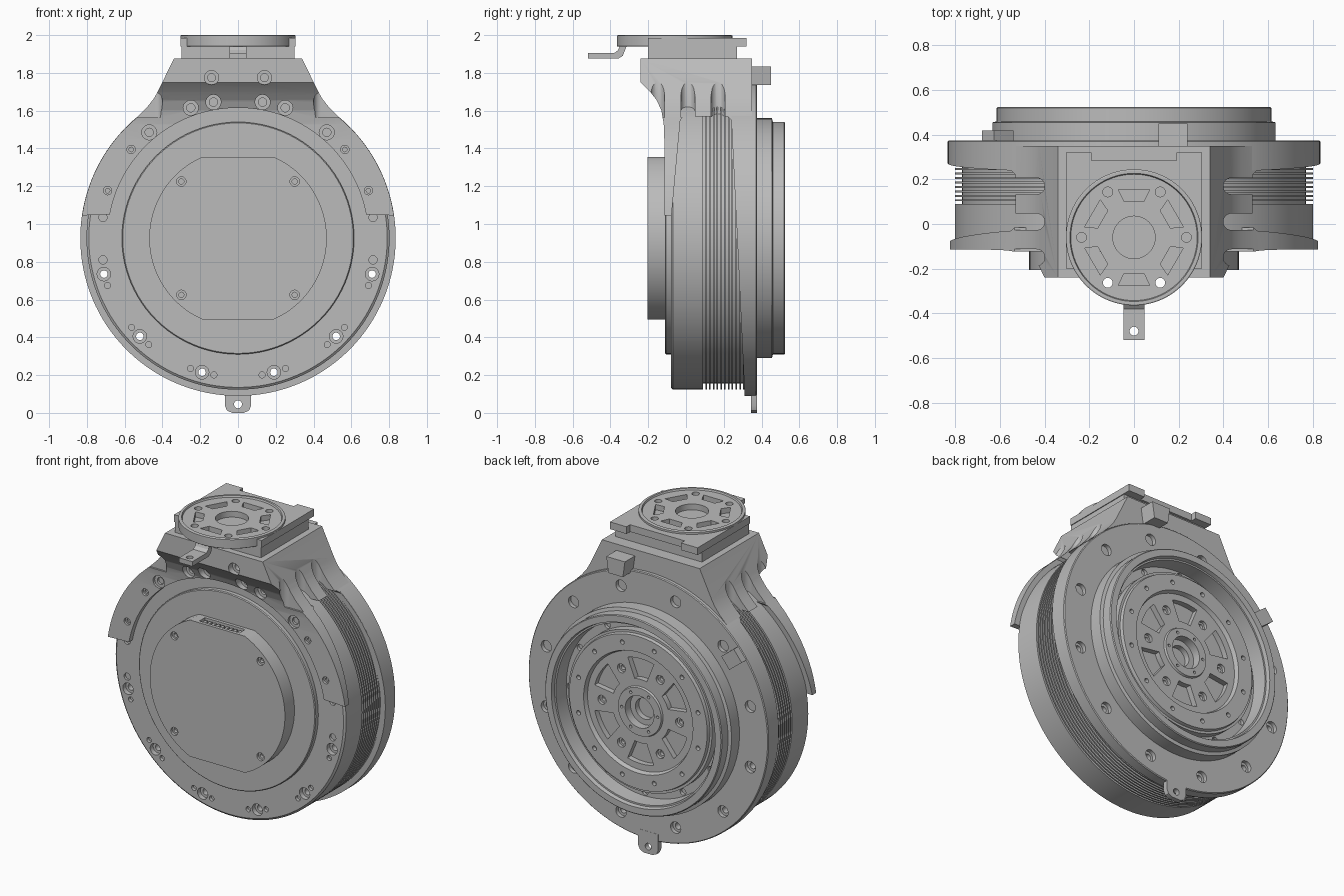
import bpy, bmesh
from math import sin, cos, pi, radians
from mathutils import Matrix, Vector

old = bpy.data.objects.get("Cube")
if old:
    bpy.data.objects.remove(old)

C = 0.925  # height of the main axis
SIDES = (-1, 1)

grey = bpy.data.materials.new("machined_grey")
grey.use_nodes = True
grey.diffuse_color = (0.5, 0.5, 0.5, 1)
grey.node_tree.nodes["Principled BSDF"].inputs["Base Color"].default_value = (0.5, 0.5, 0.5, 1)


def polar(r, deg, cz=C):
    return (r * cos(radians(deg)), cz + r * sin(radians(deg)))


def arc(r, a, b, n, cz=C):
    return [polar(r, a + (b - a) * i / n, cz) for i in range(n + 1)]


def lathe(bm, pts, at=(0, 0, C), axis="Y", seg=96, closed=False):
    """Spin (radius, height) points around an axis through a point."""
    at = Vector(at)
    place = (lambda r, h: (r, h, 0)) if axis == "Y" else (lambda r, h: (r, 0, h))
    vs = [bm.verts.new(at + Vector(place(r, h))) for r, h in pts]
    es = [bm.edges.new(p) for p in zip(vs, vs[1:])]
    if closed:
        es.append(bm.edges.new((vs[-1], vs[0])))
    turn = Vector((0, 1, 0)) if axis == "Y" else Vector((0, 0, 1))
    bmesh.ops.spin(bm, geom=vs + es, cent=at, axis=turn, angle=2 * pi,
                   steps=seg, use_merge=True)
    bmesh.ops.remove_doubles(bm, verts=bm.verts[:], dist=1e-5)


def prism(bm, pts, axis, a, b):
    """Extrude a 2D outline along an axis from a to b."""
    put = {"X": lambda u, v, w: (w, u, v), "Y": lambda u, v, w: (u, w, v),
           "Z": lambda u, v, w: (u, v, w)}[axis]
    lo = [bm.verts.new(put(u, v, a)) for u, v in pts]
    hi = [bm.verts.new(put(u, v, b)) for u, v in pts]
    bm.faces.new(lo)
    bm.faces.new(hi[::-1])
    for i in range(len(pts)):
        j = (i + 1) % len(pts)
        bm.faces.new((lo[i], lo[j], hi[j], hi[i]))


def box(bm, x0, x1, y0, y1, z0, z1):
    prism(bm, [(x0, y0), (x1, y0), (x1, y1), (x0, y1)], "Z", z0, z1)


def hole(bm, x, z, r, y0, y1, y2=None):
    """Hole along y; with y2 it steps down to a narrower bore."""
    pts = [(0, y0), (r, y0), (r, y1)]
    pts += [(0, y1)] if y2 is None else [(r * .55, y1), (r * .55, y2), (0, y2)]
    lathe(bm, pts, (x, 0, z), seg=20)


def make(name, bm):
    bmesh.ops.recalc_face_normals(bm, faces=bm.faces[:])
    me = bpy.data.meshes.new(name)
    bm.to_mesh(me)
    bm.free()
    me.materials.append(grey)
    ob = bpy.data.objects.new(name, me)
    bpy.context.collection.objects.link(ob)
    return ob


def activate(ob):
    bpy.ops.object.select_all(action="DESELECT")
    ob.select_set(True)
    bpy.context.view_layer.objects.active = ob


def part(name, build, *cuts):
    """Build a part, subtract each cutter in turn, then smooth it."""
    bm = bmesh.new()
    build(bm)
    ob = make(name, bm)
    for cut in cuts:
        bm = bmesh.new()
        cut(bm)
        tool = make("cutter", bm)
        tool.hide_render = True
        mod = ob.modifiers.new("cut", "BOOLEAN")
        mod.operation, mod.solver, mod.object = "DIFFERENCE", "EXACT", tool
        activate(ob)
        bpy.ops.object.modifier_apply(modifier="cut")
        bpy.data.objects.remove(tool)
    activate(ob)
    bpy.ops.object.shade_smooth_by_angle(angle=radians(28))
    return ob


# Motor body: a drilled front drum, a finned drum and a plain rear drum
def drum_holes(bm):
    for s in SIDES:
        for a in (-15, -45, -75):
            x, z = polar(.735, a)
            hole(bm, s * x, z, .036, -.2, -.05, .2)


def small_holes(bm):
    for s in SIDES:
        for a in (-20, -40, -50, -70, -80):
            x, z = polar(.735, a)
            hole(bm, s * x, z, .016, -.2, -.06)
        for z in (C - .115, C + .11):
            hole(bm, s * .715, z, .022, -.2, -.065)


part("motor_body_front", lambda bm: lathe(
    bm, [(0, -.08), (.79, -.08), (.802, -.07), (.802, .09), (0, .09)], seg=128),
    drum_holes, small_holes)

fins = [(.7, .085), (.77, .085)]
for i in range(11):
    y = .102 + .02 * i
    fins += [(.77, y), (.802, y), (.802, y + .008), (.77, y + .008)]
fins += [(.77, .34), (.7, .34)]
part("cooling_fins", lambda bm: lathe(bm, fins, seg=128, closed=True),
     lambda bm: [hole(bm, *polar(.735, -15 - 30 * i), .02, 0, .5) for i in range(6)])

# Rear flange, thinner toward the bottom, with a ring of bolt holes
part("rear_flange",
     lambda bm: lathe(bm, [(0, .2), (.835, .2), (.835, .37), (.83, .375), (0, .375)], seg=128),
     lambda bm: prism(bm, [(0, -.1), (.32, -.1), (.22, 2), (0, 2)], "X", -1, 1),
     lambda bm: [hole(bm, *polar(.735, 15 + 30 * i), .036, .5, .35, .1) for i in range(12)])

# Front cover disc and raised plate with two flats
part("front_cover_disc", lambda bm: lathe(
    bm, [(0, -.07), (.615, -.07), (.615, -.105), (.61, -.11), (0, -.11)]))


def cover_cuts(bm):
    for s in SIDES:
        for z in (C - .3, C + .3):
            hole(bm, s * .3, z, .025, -.3, -.19, -.17)
    box(bm, -.14, .14, -.185, -.13, 1.32, 1.4)


part("front_cover_plate", lambda bm: prism(
    bm, arc(.47, -66, 66, 32) + arc(.47, 114, 246, 32), "Y", -.205, -.1), cover_cuts)
part("connector_pins", lambda bm: [
    box(bm, x - .009, x + .009, -.175, -.14, 1.31, 1.345)
    for x in [-.12 + .03 * i for i in range(9)]])

# Neck with the two arms that hug the front rim
half = [(.34, 1.875), (.425, 1.7), (.445, 1.665), (.48, 1.62), (.535, 1.565)]
half += arc(.834, 44, 8.3, 20)
neck_outline = half + arc(.69, 10.5, 169.5, 64) + [(-x, z) for x, z in half[::-1]]


def scoops(bm):
    for y in (-.15, .01, .17):
        tip = [(.437 + .037 * cos(t), y + .037 * sin(t))
               for t in [pi / 2 + pi * i / 12 for i in range(13)]]
        ring = tip + [(.7, y - .037), (.7, y + .037)]
        for s in SIDES:
            prism(bm, [(s * u, v) for u, v in ring], "Z", 1.565, 1.86)


def neck_holes(bm):
    for s in SIDES:
        hole(bm, s * .14, 1.775, .038, -.4, -.2, -.1)
        for x, z in ((.13, 1.645), (.25, 1.615), (.47, 1.485)):
            hole(bm, s * x, z, .04, -.4, -.1, -.085)
        for a in (20, 39.7):
            x, z = polar(.735, a)
            hole(bm, s * x, z, .022, -.4, -.1, -.09)


part("neck", lambda bm: prism(bm, neck_outline, "Y", -.24, .35),
     lambda bm: prism(bm, [(-.3, 1.75), (-.24, 1.75), (-.19, 1.7), (-.155, 1.655), (-.13, 1.6),
                           (-.118, 1.53), (-.115, 1.45), (-.115, .9), (-.3, .9)], "X", -1, 1),
     lambda bm: prism(bm, [(-.09, .9), (-.03, 1.55), (-.01, 1.57), (.22, 1.57), (.24, 1.55),
                           (.272, .9)], "X", -1, 1),
     scoops, neck_holes)

# Rear output ring with a deep stepped recess
part("rear_ring", lambda bm: lathe(
    bm, [(.635, .36), (.635, .455), (.615, .46), (.615, .52), (.61, .525), (.57, .525),
         (.565, .5), (.555, .5), (.55, .405), (.4, .405), (.4, .36)], closed=True),
    lambda bm: [hole(bm, *polar(.525, 30 * i), .02, .6, .385) for i in range(12)])


# Rotor with spokes, pockets and hub bore
def rotor_cuts(bm):
    for i in range(6):
        a = 60 * i
        prism(bm, arc(.33, a + 14, a + 46, 8) + arc(.2, a + 42, a + 18, 6), "Y", .415, .6)
        hole(bm, *polar(.27, a), .028, .6, .43, .41)
        hole(bm, *polar(.125, a), .009, .6, .44)
    for i in range(12):
        hole(bm, *polar(.43, 15 + 30 * i), .014, .6, .45)


part("rotor", lambda bm: lathe(
    bm, [(.5, .37), (.5, .455), (.485, .455), (.48, .475), (.38, .475), (.37, .45), (.155, .45),
         (.15, .462), (.1, .462), (.1, .41), (.065, .41), (.065, .37)], closed=True), rotor_cuts)

# Bottom tab
part("bottom_tab", lambda bm: prism(
    bm, [(-.07, .14), (-.07, .04), (-.058, .012), (-.03, 0), (.03, 0), (.058, .012),
         (.07, .04), (.07, .14)], "Y", .345, .376),
    lambda bm: hole(bm, 0, .045, .021, .2, .5))

# Rear lug and edge block
part("rear_lug", lambda bm: prism(
    bm, [(.125, 1.735), (.225, 1.735), (.24, 1.835), (.11, 1.835)], "Y", .33, .45))
block = part("edge_block", lambda bm: box(bm, -.055, .055, .36, .42, -.045, .045))
bx, bz = polar(.775, 142)
block.matrix_world = Matrix.Translation((bx, 0, bz)) @ Matrix.Rotation(radians(38), 4, "Y")

# Top mount: base block, notched plate and tool disc
part("mount_base", lambda bm: box(bm, -.3, .3, -.2, .27, 1.87, 1.945))
notched = [(-.305, -.2), (.305, -.2), (.305, .32), (.19, .32), (.19, .285),
           (-.19, .285), (-.19, .32), (-.305, .32)]
MID = -.06
part("mount_plate", lambda bm: prism(bm, notched, "Z", 1.94, 1.985),
     lambda bm: lathe(bm, [(0, 1.9), (.29, 1.9), (.29, 2.1), (0, 2.1)], (0, MID, 0), "Z"))


def disc_cuts(bm):
    lathe(bm, [(0, 1.953), (.095, 1.953), (.095, 2.1), (0, 2.1)], (0, MID, 0), "Z", 48)
    for i in range(6):
        turn = Matrix.Rotation(radians(60 * i), 2)
        shape = [turn @ Vector(p) for p in ((-.07, .215), (-.045, .162), (.045, .162), (.07, .215))]
        prism(bm, [(p.x, p.y + MID) for p in shape], "Z", 1.957, 2.1)
        x, y = polar(.235, 60 * i, MID)
        lathe(bm, [(0, 1.9), (.022, 1.9), (.022, 2.1), (0, 2.1)], (x, y, 0), "Z", 20)


part("tool_disc", lambda bm: lathe(
    bm, [(0, 1.94), (.303, 1.94), (.305, 1.942), (.305, 1.997), (.3, 2), (.287, 2),
         (.283, 1.99), (0, 1.99)], (0, MID, 0), "Z"), disc_cuts)

# Bent front tab under the disc
part("front_tab", lambda bm: prism(
    bm, [(-.52, 1.875), (-.36, 1.875), (-.335, 1.89), (-.315, 1.94), (-.28, 1.945), (-.28, 1.955),
         (-.345, 1.955), (-.36, 1.92), (-.38, 1.905), (-.52, 1.905)], "X", -.046, .046),
    lambda bm: lathe(bm, [(0, 1.8), (.02, 1.8), (.02, 2), (0, 2)], (0, -.48, 0), "Z", 20))
